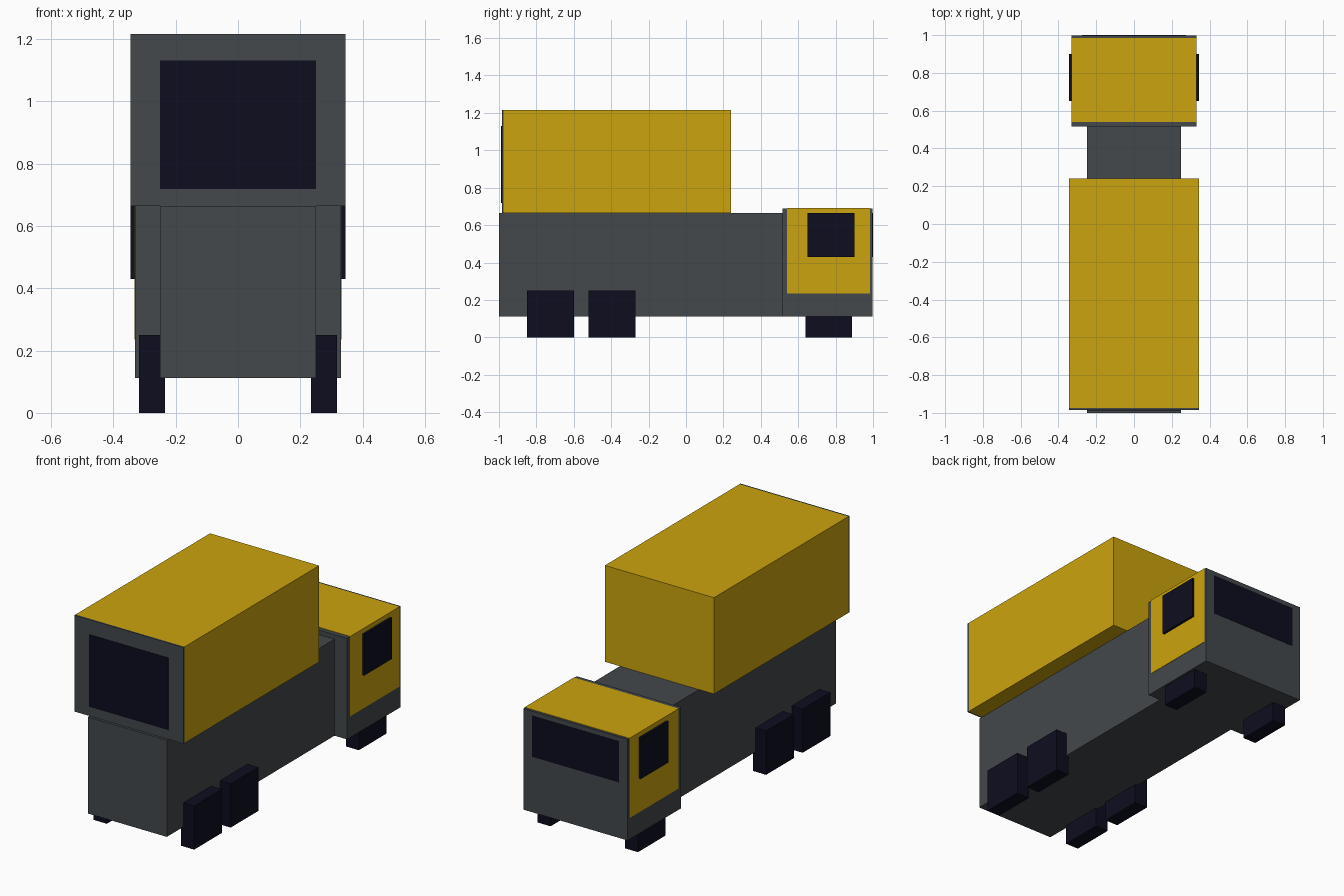
import bpy
import bmesh

old = bpy.data.objects.get("Cube")
if old:
    bpy.data.objects.remove(old, do_unlink=True)


def material(name, rgb):
    mat = bpy.data.materials.new(name)
    mat.use_nodes = True
    color = (*rgb, 1.0)
    mat.diffuse_color = color
    mat.node_tree.nodes["Principled BSDF"].inputs["Base Color"].default_value = color
    return mat


yellow = material("yellow_paint", (0.60, 0.37, 0.004))
grey = material("dark_grey", (0.056, 0.065, 0.071))
navy = material("near_black_navy", (0.004, 0.004, 0.014))


def box(name, mat, x, y, z):
    """Box spanning the given (low, high) range on each axis."""
    bm = bmesh.new()
    bmesh.ops.create_cube(bm, size=1.0)
    for v in bm.verts:
        v.co = [r[0] if c < 0 else r[1] for c, r in zip(v.co, (x, y, z))]
    mesh = bpy.data.meshes.new(name)
    bm.to_mesh(mesh)
    bm.free()
    mesh.materials.append(mat)
    obj = bpy.data.objects.new(name, mesh)
    bpy.context.collection.objects.link(obj)
    return obj


def pair(name, mat, x, y, z):
    """Matching boxes on both sides; x is the (inner, outer) distance."""
    box("left_" + name, mat, x, y, z)
    box("right_" + name, mat, (-x[1], -x[0]), y, z)


# Chassis
box("chassis", grey, (-0.25, 0.25), (-1.0, 0.515), (0.112, 0.664))

# Cargo container with its grey end wall and dark panel
box("cargo_container", yellow, (-0.345, 0.345), (-0.975, 0.24), (0.664, 1.215))
box("cargo_end_wall", grey, (-0.345, 0.345), (-0.985, -0.975), (0.664, 1.215))
box("cargo_end_panel", navy, (-0.25, 0.25), (-0.988, -0.984), (0.718, 1.13))

# Cab with a thin painted shell over roof and sides
box("cab", grey, (-0.33, 0.33), (0.515, 0.998), (0.112, 0.69))
box("cab_roof_panel", yellow, (-0.332, 0.332), (0.54, 0.985), (0.688, 0.692))
pair("cab_side_panel", yellow, (0.328, 0.332), (0.54, 0.985), (0.235, 0.692))

# Cab windows
box("windshield", navy, (-0.275, 0.275), (0.996, 1.0), (0.43, 0.664))
pair("cab_window", navy, (0.325, 0.345), (0.65, 0.90), (0.43, 0.665))

# Block wheels, three axles
for axle, y in (("rear", -0.725), ("middle", -0.395), ("front", 0.763)):
    pair(axle + "_wheel", navy, (0.235, 0.318), (y - 0.125, y + 0.125), (0.0, 0.25))
